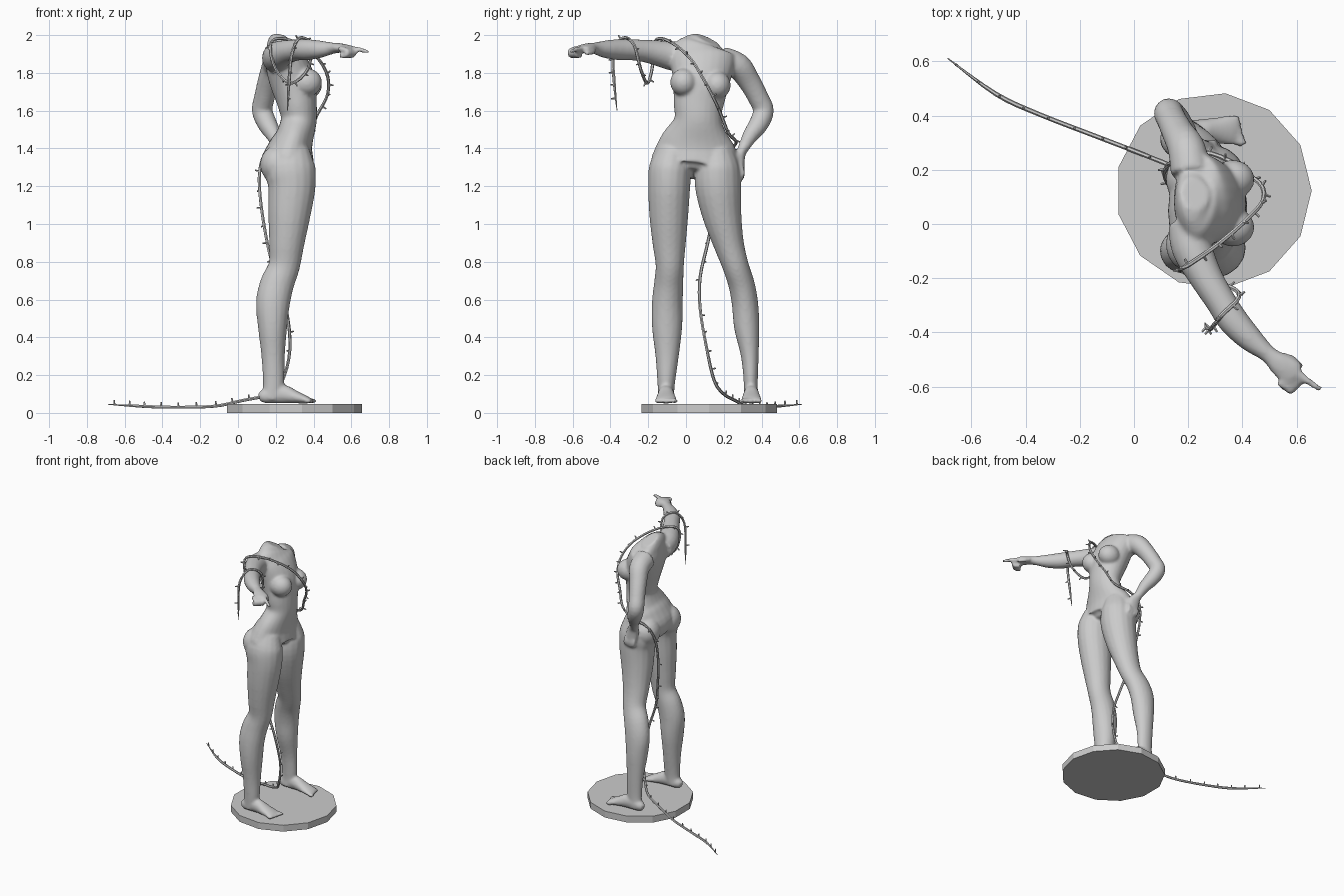
import bpy, bmesh, math
from mathutils import Vector, Matrix


def spline(rows, steps):
    """Catmull-Rom interpolation of rows of numbers."""
    out = []
    for i in range(len(rows) - 1):
        a, b, c, d = rows[max(i - 1, 0)], rows[i], rows[i + 1], rows[min(i + 2, len(rows) - 1)]
        for s in range(steps):
            t = s / steps
            out.append([0.5 * (2 * q + (r - p) * t + (2 * p - 5 * q + 4 * r - w) * t * t
                               + (3 * q - p - 3 * r + w) * t ** 3)
                        for p, q, r, w in zip(a, b, c, d)])
    return out + [list(rows[-1])]


def tube(bm, rows, ref, sides=18, steps=4):
    """Elliptical loft: rows are x, y, z, radius along ref, other radius."""
    rows = spline([r if len(r) == 5 else (*r, r[3]) for r in rows], steps)
    pts = [Vector(r[:3]) for r in rows]
    rings = []
    for i, r in enumerate(rows):
        t = (pts[min(i + 1, len(pts) - 1)] - pts[max(i - 1, 0)]).normalized()
        u = Vector(ref) - t * t.dot(Vector(ref))
        u.normalize()
        v = t.cross(u)
        rings.append([bm.verts.new(pts[i] + u * math.cos(a) * r[3] + v * math.sin(a) * r[4])
                      for a in (2 * math.pi * k / sides for k in range(sides))])
    for p, q in zip(rings, rings[1:]):
        for k in range(sides):
            n = (k + 1) % sides
            bm.faces.new((p[k], p[n], q[n], q[k]))
    bm.faces.new(rings[0][::-1])
    bm.faces.new(rings[-1])


def ball(bm, loc, size):
    m = Matrix.Translation(loc) @ Matrix.Diagonal((*size, 1))
    bmesh.ops.create_uvsphere(bm, u_segments=20, v_segments=12, radius=1, matrix=m)


def finish(bm, name):
    me = bpy.data.meshes.new(name)
    bmesh.ops.recalc_face_normals(bm, faces=bm.faces)
    bm.to_mesh(me)
    bm.free()
    ob = bpy.data.objects.new(name, me)
    bpy.context.collection.objects.link(ob)
    return ob


X, Y, Z = (1, 0, 0), (0, 1, 0), (0, 0, 1)

# base disc
bm = bmesh.new()
bmesh.ops.create_cone(bm, cap_ends=True, segments=13, radius1=0.362, radius2=0.362, depth=0.048,
                      matrix=Matrix.Translation((0.294, 0.123, 0.024)) @ Matrix.Rotation(-math.pi / 2, 4, 'Z'))
finish(bm, "base_disc")

body = bmesh.new()

# torso up to the cut neck
tube(body, [(.28, .04, 1.265, .09, .09), (.265, .048, 1.32, .14, .225), (.28, .052, 1.4, .12, .212),
            (.30, .055, 1.46, .10, .182), (.322, .064, 1.55, .095, .127), (.315, .066, 1.63, .103, .132),
            (.29, .08, 1.75, .12, .15), (.255, .088, 1.85, .112, .17), (.232, .09, 1.91, .09, .165),
            (.22, .1, 1.95, .068, .12), (.225, .112, 1.978, .055, .065)], X, 24)
for y, z in ((-.012, 1.75), (.165, 1.735)):
    ball(body, (.365, y, z), (.08, .072, .074))
for y in (-.075, .165):
    ball(body, (.205, y, 1.315), (.088, .1, .1))

# legs: shared side profile (z, centre x, depth), own (centre y, half width)
side = [(.07, .175, .05), (.15, .188, .056), (.3, .186, .062), (.45, .183, .077), (.58, .185, .09),
        (.68, .206, .09), (.78, .245, .083), (.9, .258, .094), (1.05, .272, .112), (1.2, .285, .126),
        (1.3, .275, .135), (1.4, .28, .1)]
right = [(-.105, .042), (-.105, .046), (-.1, .062), (-.1, .08), (-.099, .082), (-.092, .078), (-.086, .075),
         (-.089, .089), (-.091, .104), (-.089, .112), (-.083, .112), (-.06, .085)]
left = [(.343, .04), (.343, .037), (.338, .047), (.322, .067), (.312, .07), (.294, .07), (.262, .07),
        (.225, .082), (.19, .105), (.17, .123), (.168, .118), (.155, .09)]
for widths, fy, fs in ((right, -.106, 1), (left, .346, .95)):
    tube(body, [(x, y, z, d, w) for (z, x, d), (y, w) in zip(side, widths)], X)
    tube(body, [(.112, fy, .08, .02, .022), (.14, fy, .088, .036 * fs, .038), (.2, fy, .1, .04 * fs, .05),
                (.25, fy, .098, .043 * fs, .048), (.3, fy, .085, .05 * fs, .035),
                (.36, fy, .07, .058 * fs, .021), (.378, fy, .066, .054 * fs, .015)], Y)
    out = 1 if fy > 0 else -1
    for k in range(5):
        ball(body, (.392 - .006 * k, fy + out * fs * (k - 2) * .0235, .064),
             (.024, .015 if k == 0 else .012, .014))

# left arm bent to the hip, with hand
tube(body, [(.21, .19, 1.865, .075), (.195, .275, 1.835, .07), (.165, .332, 1.76, .06), (.14, .382, 1.67, .055),
            (.128, .41, 1.6, .055), (.155, .385, 1.53, .052), (.19, .342, 1.47, .042), (.215, .308, 1.41, .031),
            (.235, .29, 1.37, .042, .026), (.25, .288, 1.32, .046, .022), (.255, .29, 1.295, .044, .02)], X)
for k in range(4):
    x = .222 + .023 * k
    tube(body, [(x, .288, 1.31, .014), (x + .004, .3, 1.27, .013), (x + .008, .292, 1.232 + .006 * abs(k - 1), .011)], X, 10)
tube(body, [(.255, .285, 1.38, .018), (.29, .265, 1.345, .015), (.305, .25, 1.31, .011)], X, 10)

# right arm stretched forward, with pointing hand
tube(body, [(.205, -.0, 1.875, .08), (.215, -.09, 1.893, .076), (.265, -.195, 1.913, .062), (.32, -.285, 1.922, .056),
            (.365, -.355, 1.923, .056), (.43, -.425, 1.925, .047), (.495, -.48, 1.93, .032),
            (.535, -.515, 1.932, .026, .042), (.575, -.545, 1.928, .022, .05), (.595, -.56, 1.925, .018, .046)], Z)
tube(body, [(.59, -.535, 1.93, .016), (.635, -.575, 1.925, .014), (.69, -.612, 1.912, .011)], Z, 10)
for k in range(3):
    x, y = .59 - .018 * k, -.555 - .018 * k
    tube(body, [(x - .02, y + .01, 1.93, .015), (x + .025, y - .025, 1.915, .014), (x + .015, y - .02, 1.89, .013),
                (x - .015, y, 1.892, .012)], Y, 10)
tube(body, [(.545, -.49, 1.925, .017), (.585, -.5, 1.91, .015), (.62, -.53, 1.9, .011)], Z, 10)

figure = finish(body, "figure")
m = figure.modifiers.new("blend", 'REMESH')
m.mode, m.voxel_size, m.use_smooth_shade = 'VOXEL', .009, True
m = figure.modifiers.new("soften", 'SMOOTH')
m.factor, m.iterations = .5, 6

# thorny vine: arm, chest, hip, between the legs, then across the floor
path = [(.262, -.365, 1.6), (.27, -.38, 1.75), (.285, -.385, 1.9), (.325, -.335, 1.985), (.385, -.275, 1.95),
        (.37, -.24, 1.82), (.28, -.205, 1.745), (.2, -.18, 1.82), (.17, -.17, 1.94), (.21, -.145, 1.982),
        (.31, -.075, 1.96), (.42, .02, 1.88), (.475, .085, 1.78), (.472, .14, 1.68), (.42, .185, 1.58),
        (.37, .225, 1.48), (.26, .265, 1.435), (.155, .24, 1.39), (.115, .2, 1.28), (.12, .16, 1.12),
        (.155, .115, .9), (.2, .075, .72), (.255, .075, .55), (.275, .11, .34), (.235, .15, .17),
        (.17, .2, .1), (.02, .262, .065), (-.13, .32, .035), (-.35, .405, .03), (-.51, .48, .035), (-.688, .612, .045)]
n = len(path) - 1
vine = bmesh.new()
rows = [(*p, .002 if i in (0, n) else .0085) for i, p in enumerate(path)]
tube(vine, rows, (.3, .5, .81), 6, 4)
pts = [Vector(p) for p in spline(path, 12)]
run = 0
count = 0
for a, b in zip(pts, pts[1:]):
    run += (b - a).length
    if run < .062 + .03 * (b.z < 1.4):
        continue
    run = 0
    count += 1
    t = (b - a).normalized()
    # thorns point away from the arm, the trunk or the floor
    if b.z < .12:
        d = Vector(Z)
    elif b.y < -.15:
        d = b - Vector((.3, -.26, 1.9))
    else:
        d = Vector((b.x - .27, b.y - .08, .05))
    d = d - t * t.dot(d)
    d = d.normalized() + t.cross(d).normalized() * (.7 if count % 2 else -.7) * (b.z > .12)
    d.normalize()
    bmesh.ops.create_cone(vine, cap_ends=True, segments=5, radius1=.006, radius2=.004, depth=.024,
                          matrix=Matrix.Translation(b + d * .014) @ d.to_track_quat('Z', 'Y').to_matrix().to_4x4())
finish(vine, "thorny_vine")
